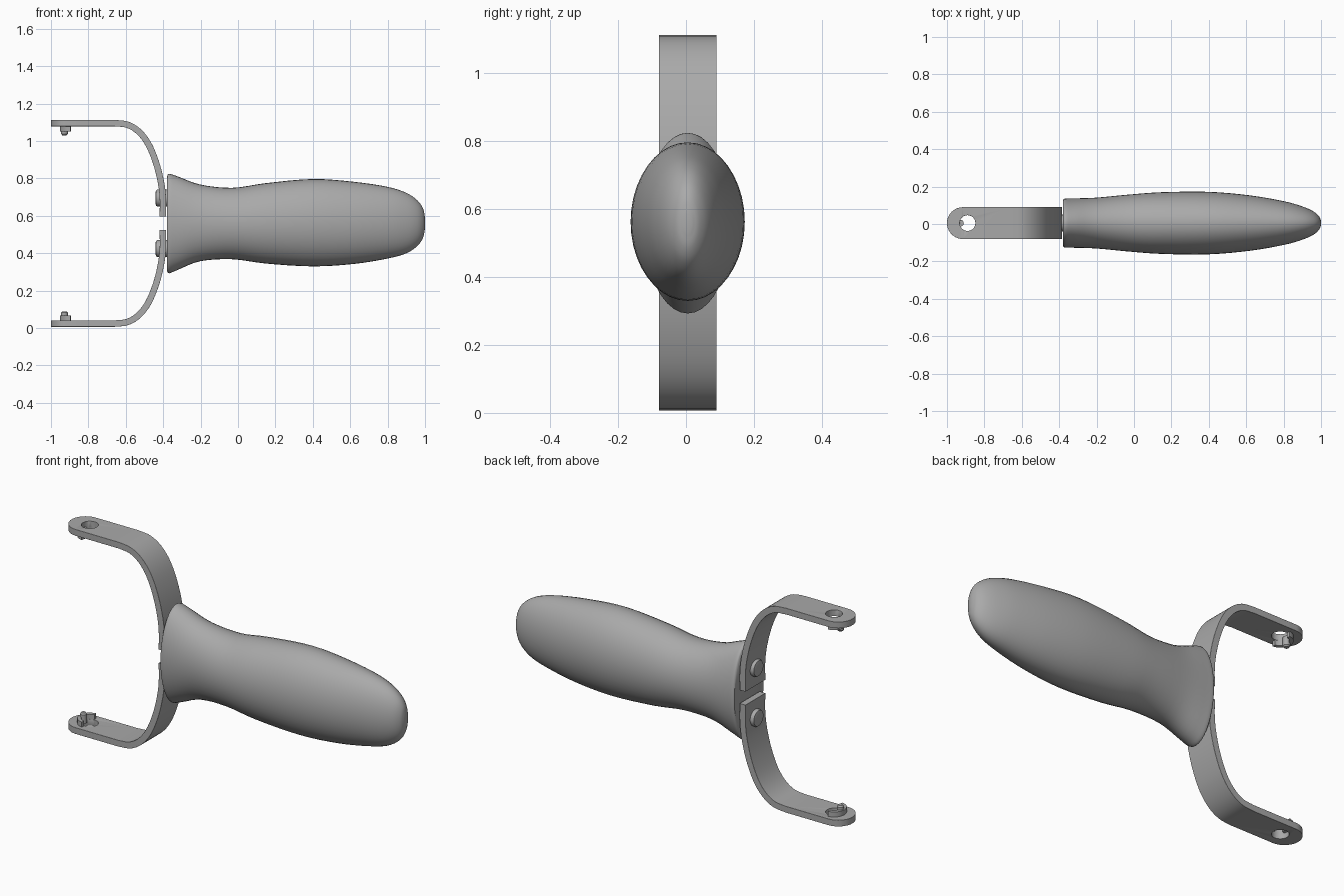
import bpy, bmesh, math
from mathutils import Vector

if "Cube" in bpy.data.objects:
    bpy.data.objects.remove(bpy.data.objects["Cube"], do_unlink=True)

MID_Z, MID_Y = 0.56, 0.005      # mirror height and centre line
HOLE_X, HOLE_R = -0.89, 0.042
HALF_W, THICK = 0.085, 0.034

grey = bpy.data.materials.new("plain grey")
grey.use_nodes = True
colour = (0.4, 0.4, 0.4, 1)
grey.diffuse_color = colour
grey.node_tree.nodes["Principled BSDF"].inputs["Base Color"].default_value = colour


def finish(name, bm, angle=35):
    bmesh.ops.recalc_face_normals(bm, faces=bm.faces)
    mesh = bpy.data.meshes.new(name)
    bm.to_mesh(mesh)
    bm.free()
    mesh.materials.append(grey)
    ob = bpy.data.objects.new(name, mesh)
    bpy.context.collection.objects.link(ob)
    bpy.ops.object.select_all(action='DESELECT')
    ob.select_set(True)
    bpy.context.view_layer.objects.active = ob
    bpy.ops.object.shade_smooth_by_angle(angle=math.radians(angle))
    return ob


def smooth_path(points, steps):
    """Catmull-Rom interpolation through tuples of any length."""
    pts = [Vector(p) for p in points]
    pts = [pts[0] * 2 - pts[1]] + pts + [pts[-1] * 2 - pts[-2]]
    out = []
    for a, b, c, d in zip(pts, pts[1:], pts[2:], pts[3:]):
        for i in range(steps):
            t = i / steps
            out.append(0.5 * (2 * b + (c - a) * t + (2 * a - 5 * b + 4 * c - d) * t ** 2
                              + (3 * b - a - 3 * c + d) * t ** 3))
    return out + [pts[-2]]


def loft(bm, sections, closed=False):
    rings = [[bm.verts.new(p) for p in s] for s in sections]
    n = len(rings[0])
    pairs = list(zip(rings, rings[1:])) + ([(rings[-1], rings[0])] if closed else [])
    for r, s in pairs:
        for i in range(n):
            j = (i + 1) % n
            bm.faces.new((r[i], r[j], s[j], s[i]))
    if not closed:
        bm.faces.new(rings[0])
        bm.faces.new(rings[-1])


def circle(n):
    return [2 * math.pi * i / n for i in range(n)]


# Grip: elliptical sections as (x, top z, bottom z, half width)
grip = [(-0.38, 0.81, 0.305, 0.125), (-0.368, 0.825, 0.293, 0.131),
        (-0.32, 0.81, 0.312, 0.132), (-0.2, 0.767, 0.358, 0.136),
        (-0.03, 0.75, 0.368, 0.152), (0.15, 0.775, 0.345, 0.165),
        (0.4, 0.797, 0.33, 0.167), (0.62, 0.782, 0.343, 0.148),
        (0.8, 0.755, 0.372, 0.117), (0.9, 0.723, 0.4, 0.089),
        (0.96, 0.682, 0.44, 0.062), (0.99, 0.638, 0.485, 0.035),
        (1.0, 0.59, 0.535, 0.012)]
bm = bmesh.new()
loft(bm, [[(x, MID_Y + w * math.cos(a), (t + b) / 2 + (t - b) / 2 * math.sin(a))
           for a in circle(40)]
          for x, t, b, w in smooth_path(grip, 4)])
finish("grip", bm, 50)


# Upper strap outline along its middle, then the rounded tip
def strap_sections(s):
    bend = smooth_path([(-0.66, 1.096), (-0.59, 1.087), (-0.53, 1.05), (-0.48, 0.985),
                        (-0.44, 0.89), (-0.414, 0.79), (-0.402, 0.7), (-0.402, 0.596)], 4)
    tip = [Vector((-1 + HALF_W * (1 - math.cos(i * math.pi / 20)), 1.096))
           for i in range(1, 11)]
    line = [Vector((-0.9995, 1.096))] + tip + bend
    sections = []
    for i, p in enumerate(line):
        d = (line[min(i + 1, len(line) - 1)] - line[max(i - 1, 0)]).normalized()
        off = Vector((-d.y, d.x)) * THICK / 2
        back = max(0, -1 + HALF_W - p.x)
        w = math.sqrt(max(HALF_W ** 2 - back ** 2, 0))
        sections.append([(q.x, MID_Y + y, MID_Z + s * (q.y - MID_Z))
                         for q, y in ((p + off, -w), (p + off, w), (p - off, w), (p - off, -w))])
    return sections


for side, s in (("upper", 1), ("lower", -1)):
    # Peg hole cutter
    bm = bmesh.new()
    loft(bm, [[(HOLE_X + HOLE_R * math.cos(a), MID_Y + HOLE_R * math.sin(a),
                MID_Z + s * z) for a in circle(24)] for z in (0.45, 0.6)])
    cutter = finish(side + "_hole_cutter", bm)
    cutter.hide_render = True
    cutter.hide_set(True)

    # Strap with hole
    bm = bmesh.new()
    loft(bm, strap_sections(s))
    strap = finish(side + "_strap", bm)
    cut = strap.modifiers.new("hole", 'BOOLEAN')
    cut.operation = 'DIFFERENCE'
    cut.solver = 'EXACT'
    cut.object = cutter
    bevel = strap.modifiers.new("soft edges", 'BEVEL')
    bevel.width = 0.004
    bevel.segments = 2
    bevel.limit_method = 'ANGLE'
    bevel.angle_limit = math.radians(50)

    # Curved lip beside the hole, facing inwards
    bm = bmesh.new()
    arc = [math.radians(95 + 170 * i / 16) for i in range(17)]
    loft(bm, [[(HOLE_X + r * math.cos(a), MID_Y + r * math.sin(a), MID_Z + s * z)
               for r, z in ((0.043, 0.525), (0.062, 0.525), (0.062, 0.492), (0.043, 0.492))]
              for a in arc])
    finish(side + "_lip", bm)

    # Small peg on the lip
    bm = bmesh.new()
    loft(bm, [[(-0.928 + r * math.cos(a), MID_Y + r * math.sin(a), MID_Z + s * z)
               for a in circle(16)]
              for r, z in ((0.018, 0.525), (0.018, 0.478), (0.012, 0.471))])
    finish(side + "_peg", bm)

    # Rivet holding the strap to the grip
    bm = bmesh.new()
    loft(bm, [[(x, MID_Y + r * math.cos(a), MID_Z + s * 0.135 + r * math.sin(a))
               for a in circle(28)]
              for x, r in ((-0.375, 0.045), (-0.432, 0.045), (-0.438, 0.041), (-0.441, 0.03))])
    finish(side + "_rivet", bm)
